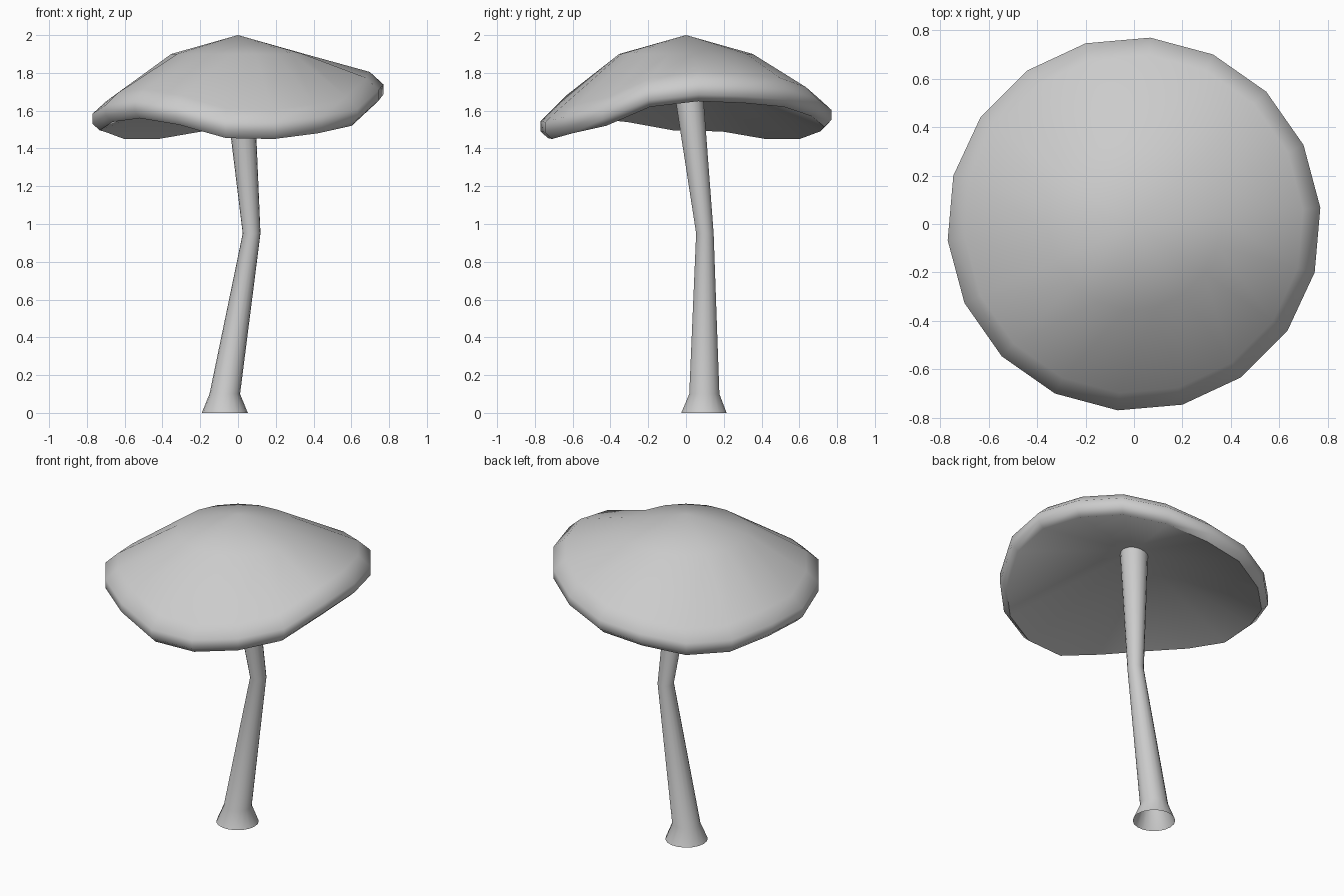
import bpy, bmesh
from math import sin, cos, radians, tau

if "Cube" in bpy.data.objects:
    bpy.data.objects.remove(bpy.data.objects["Cube"])


def loft(name, rings, start=None, end=None):
    """Skin closed rings of points; start/end are optional fan tips."""
    bm = bmesh.new()
    loops = [[bm.verts.new(p) for p in ring] for ring in rings]
    n = len(loops[0])
    for a, b in zip(loops, loops[1:]):
        for i in range(n):
            j = (i + 1) % n
            bm.faces.new((a[i], a[j], b[j], b[i]))
    for tip, ring in ((start, loops[0]), (end, loops[-1])):
        if tip:
            v = bm.verts.new(tip)
            for i in range(n):
                bm.faces.new((v, ring[i], ring[(i + 1) % n]))
    bmesh.ops.recalc_face_normals(bm, faces=bm.faces)
    mesh = bpy.data.meshes.new(name)
    bm.to_mesh(mesh)
    bm.free()
    obj = bpy.data.objects.new(name, mesh)
    bpy.context.collection.objects.link(obj)
    bpy.ops.object.select_all(action='DESELECT')
    obj.select_set(True)
    bpy.context.view_layer.objects.active = obj
    bpy.ops.object.shade_smooth_by_angle(angle=radians(60))
    return obj


# Cap: wavy rim height at every 20 degrees, starting at 5 degrees from +x
rim = [1.65, 1.64, 1.62, 1.57, 1.515, 1.49, 1.45, 1.45, 1.49,
       1.495, 1.54, 1.56, 1.525, 1.455, 1.45, 1.48, 1.52, 1.62]
angles = [radians(5 + 20 * k) for k in range(18)]


def rim_ring(r, dz):
    return [(r * cos(a), r * sin(a), z + dz) for a, z in zip(angles, rim)]


crown = [(0.355 * cos(a), 0.355 * sin(a), 1.9) for a in angles]
loft("mushroom_cap",
     [rim_ring(0.735, 0), rim_ring(0.772, 0.035), rim_ring(0.772, 0.09),
      rim_ring(0.70, 0.155), crown],
     start=(0, 0, 1.8), end=(0, 0, 2))

# Stem: flared foot, bent in the middle, open at the bottom
path = [(-0.07, 0.095, 0, 0.122), (-0.07, 0.097, 0.1, 0.081),
        (0.072, 0.1, 0.95, 0.047), (0, 0, 1.82, 0.082)]
loft("mushroom_stem",
     [[(x + r * cos(tau * i / 18), y + r * sin(tau * i / 18), z)
       for i in range(18)] for x, y, z, r in path])
